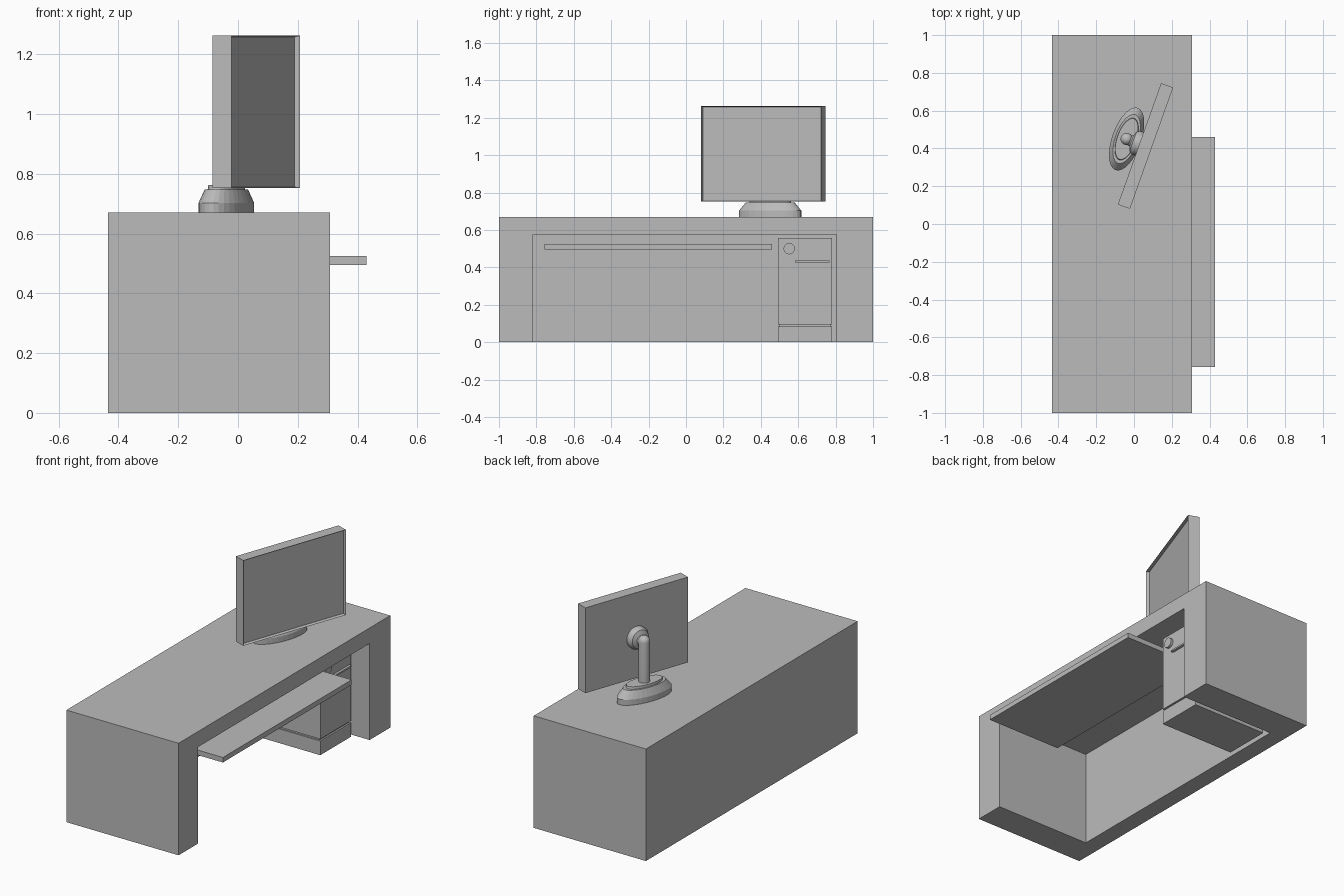
import bpy, bmesh, math
from mathutils import Matrix, Vector

cube = bpy.data.objects.get("Cube")
if cube:
    bpy.data.objects.remove(cube)

grey = bpy.data.materials.new("mid_grey")
grey.use_nodes = True
grey.diffuse_color = (0.5, 0.5, 0.5, 1)
grey.node_tree.nodes["Principled BSDF"].inputs["Base Color"].default_value = (0.5, 0.5, 0.5, 1)

# Turned frame of the screen: local -y is the side the screen faces
TURN = Matrix.Rotation(math.radians(70.4), 4, 'Z')
SEGMENTS = 32


def finish(name, bm, matrix=Matrix()):
    bmesh.ops.recalc_face_normals(bm, faces=bm.faces)
    mesh = bpy.data.meshes.new(name)
    bm.to_mesh(mesh)
    bm.free()
    mesh.materials.append(grey)
    obj = bpy.data.objects.new(name, mesh)
    obj.matrix_world = matrix
    bpy.context.collection.objects.link(obj)
    return obj


def box_mesh(low, high):
    bm = bmesh.new()
    low, high = Vector(low), Vector(high)
    bmesh.ops.create_cube(bm, size=1)
    for v in bm.verts:
        v.co = (low + high) / 2 + v.co * (high - low)
    return bm


def box(name, low, high):
    return finish(name, box_mesh(low, high))


def lathe(name, profile, matrix, stretch=(1, 1)):
    """Capped stack of rings from (radius, height) pairs; stretch makes them oval."""
    bm = bmesh.new()
    rings = []
    for r, z in profile:
        angles = [math.tau * i / SEGMENTS for i in range(SEGMENTS)]
        rings.append([bm.verts.new((r * stretch[0] * math.cos(a),
                                    r * stretch[1] * math.sin(a), z)) for a in angles])
    for a, b in zip(rings, rings[1:]):
        for i in range(SEGMENTS):
            j = (i + 1) % SEGMENTS
            bm.faces.new((a[i], a[j], b[j], b[i]))
    bm.faces.new(rings[0])
    bm.faces.new(rings[-1])
    return finish(name, bm, matrix)


# Desk: U-shaped wall around the knee space, closed by the top
bm = bmesh.new()
outline = [(0.307, -1), (0.307, -0.818), (-0.33, -0.818), (-0.33, 0.805),
           (0.307, 0.805), (0.307, 1), (-0.435, 1), (-0.435, -1)]
base = bm.faces.new([bm.verts.new((x, y, 0)) for x, y in outline])
raised = bmesh.ops.extrude_face_region(bm, geom=[base])["geom"]
bmesh.ops.translate(bm, vec=(0, 0, 0.577),
                    verts=[g for g in raised if isinstance(g, bmesh.types.BMVert)])
finish("desk_walls", bm)
box("desk_top", (-0.435, -1, 0.577), (0.307, 1, 0.67))
box("keyboard_tray", (-0.07, -0.757, 0.495), (0.43, 0.46, 0.525))

# Computer tower with plinth, thin groove, button and drive slot
box("tower_plinth", (-0.3, 0.492, 0), (0.2, 0.78, 0.085))
box("tower_groove", (-0.29, 0.5, 0.085), (0.19, 0.772, 0.096))
box("tower_body", (-0.3, 0.492, 0.096), (0.2, 0.78, 0.556))
box("drive_slot", (0.19, 0.583, 0.427), (0.215, 0.767, 0.437))
to_x = Matrix.Rotation(math.pi / 2, 4, 'Y')
lathe("power_button", [(0.03, -0.01), (0.03, 0.015)],
      Matrix.Translation((0.2, 0.552, 0.5)) @ to_x)

# Screen: slab with the display sunk behind a thin rim
bm = box_mesh((-0.341, -0.034, -0.255), (0.341, 0.034, 0.255))
front = [f for f in bm.faces if f.calc_center_median().y < -0.03]
bmesh.ops.inset_region(bm, faces=front, thickness=0.006)
bmesh.ops.translate(bm, verts=front[0].verts, vec=(0, 0.018, 0))
finish("screen", bm, Matrix.Translation((0.061, 0.413, 1.007)) @ TURN)

# Stand: oval stepped foot, round post with domed top, tapered pivot on the screen back
foot = Matrix.Translation((-0.039, 0.45, 0)) @ TURN
lathe("stand_foot", [(1, 0.67), (1, 0.703), (0.78, 0.748), (0.67, 0.748), (0.65, 0.762)],
      foot, (0.175, 0.077))
dome = [(0.032 * math.cos(a), 1.0 + 0.032 * math.sin(a))
        for a in (math.pi / 2 * i / 6 for i in range(6))]
post = lathe("stand_post", [(0.032, 0.74)] + dome, foot)
to_back = Matrix.Rotation(-math.pi / 2, 4, 'X')
lathe("screen_pivot", [(0.066, -0.01), (0.066, 0.018), (0.055, 0.036), (0.03, 0.045), (0.025, 0.08)],
      Matrix.Translation((0.061, 0.413, 0.995)) @ TURN
      @ Matrix.Translation((0, 0.034, 0)) @ to_back)

# Round the post's shading, keep its edges crisp
bpy.ops.object.select_all(action='DESELECT')
post.select_set(True)
bpy.context.view_layer.objects.active = post
bpy.ops.object.shade_smooth_by_angle(angle=math.radians(30))
